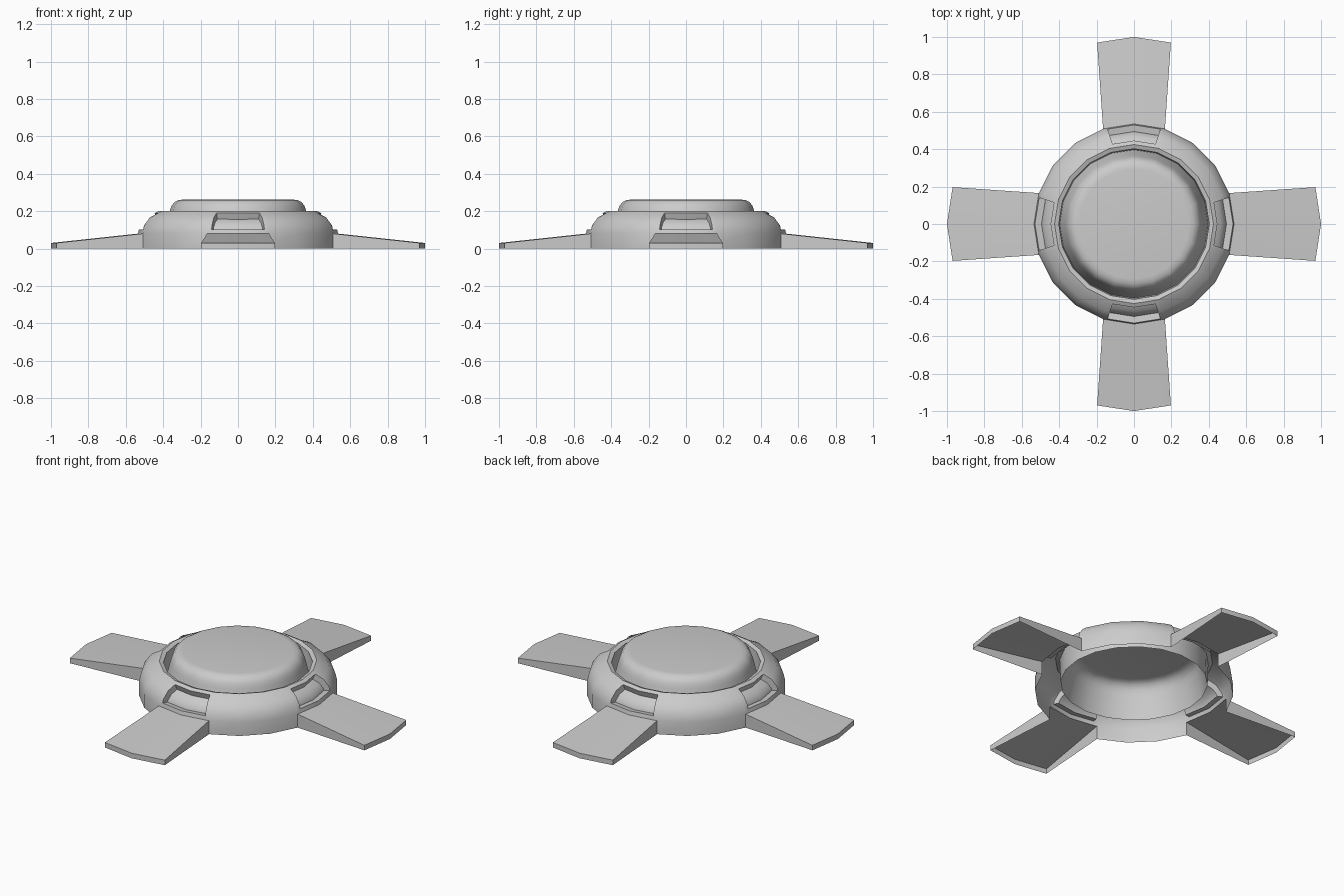
import bpy, bmesh, math
from mathutils import Matrix, Vector

if "Cube" in bpy.data.objects:
    bpy.data.objects.remove(bpy.data.objects["Cube"])

SIDES = 20
STEP = 2 * math.pi / SIDES
QUARTERS = (0, 5, 10, 15)                     # vertex columns where legs meet the ring
LEG_COLS = {(q + d) % SIDES for q in QUARTERS for d in (-1, 0)}


def polar(r, z, k):
    return (r * math.cos(k * STEP), r * math.sin(k * STEP), z)


def finish(bm, name):
    mesh = bpy.data.meshes.new(name)
    bm.to_mesh(mesh)
    bm.free()
    ob = bpy.data.objects.new(name, mesh)
    bpy.context.collection.objects.link(ob)
    bpy.ops.object.select_all(action='DESELECT')
    ob.select_set(True)
    bpy.context.view_layer.objects.active = ob
    bpy.ops.object.shade_smooth_by_angle(angle=math.radians(35))
    return ob


def lathe(bm, profile, skip=lambda j, k: False):
    rows = [[bm.verts.new(polar(r, z, k)) for k in range(SIDES)] for r, z in profile]
    faces = {}
    for j in range(len(rows) - 1):
        for k in range(SIDES):
            if not skip(j, k):
                n = (k + 1) % SIDES
                faces[j, k] = bm.faces.new((rows[j][k], rows[j][n], rows[j + 1][n], rows[j + 1][k]))
    return rows, faces


# Outer ring: open shell, wall left out where the hollow legs join
bm = bmesh.new()
ring = [(.535, 0), (.535, .08), (.524, .125), (.49, .168), (.425, .2), (.402, .192), (.397, .06)]
rows, faces = lathe(bm, ring, lambda j, k: j == 0 and k in LEG_COLS)
bm.normal_update()

# Recessed vents above each leg
for q in QUARTERS:
    region = [faces[j, (q + d) % SIDES] for j in (1, 2, 3) for d in (-1, 0)]
    bmesh.ops.inset_region(bm, faces=region, thickness=.023, use_even_offset=True, use_boundary=True)
    bmesh.ops.inset_region(bm, faces=region, thickness=.003, depth=-.035,
                           use_even_offset=True, use_boundary=True)
finish(bm, "outer_ring")

# Central dome, rising from the bottom of the groove
bm = bmesh.new()
dome = [(.397, .06), (.382, .13), (.365, .2), (.357, .225), (.342, .247), (.32, .259), (.295, .262)]
rows, faces = lathe(bm, dome)
bm.faces.new(rows[-1])
finish(bm, "dome")

# Four hollow tapered legs, open underneath
for i in range(4):
    bm = bmesh.new()
    inner = [[bm.verts.new(polar(.535, z, k)) for k in (-1, 0, 1)] for z in (0, .08)]
    outer = [[bm.verts.new((x, y, z)) for x, y in ((.97, -.197), (1, 0), (.97, .197))] for z in (0, .03)]
    for a in (0, 1):
        bm.faces.new((inner[1][a], outer[1][a], outer[1][a + 1], inner[1][a + 1]))
        bm.faces.new((outer[0][a], outer[0][a + 1], outer[1][a + 1], outer[1][a]))
    bm.faces.new((inner[0][0], outer[0][0], outer[1][0], inner[1][0]))
    bm.faces.new((outer[0][2], inner[0][2], inner[1][2], outer[1][2]))
    bmesh.ops.rotate(bm, verts=bm.verts, cent=Vector(), matrix=Matrix.Rotation(i * math.pi / 2, 3, 'Z'))
    finish(bm, f"leg_{i + 1}")
